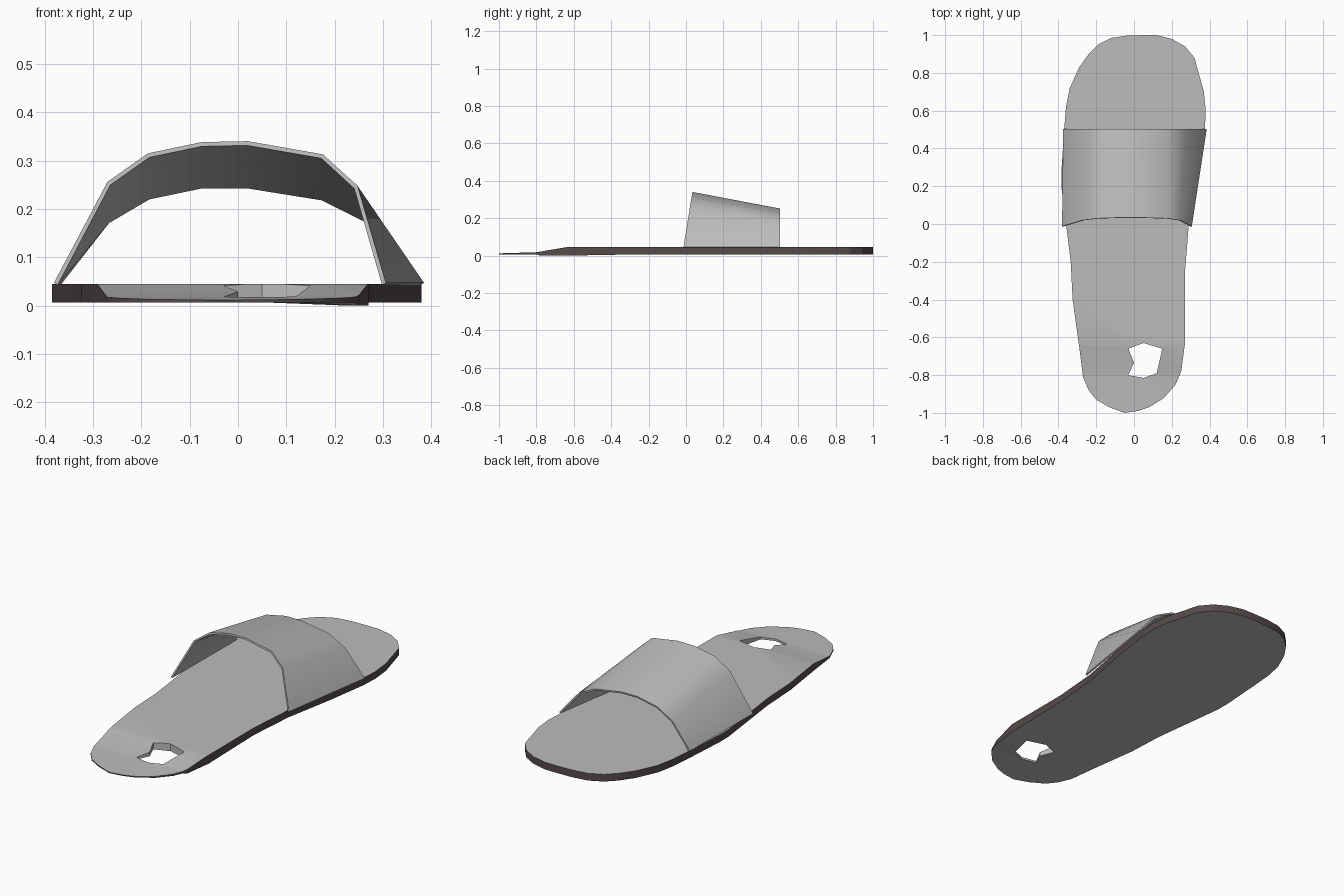
import bpy, bmesh
from mathutils import Vector

cube = bpy.data.objects.get("Cube")
if cube:
    bpy.data.objects.remove(cube)


def material(name, colour):
    m = bpy.data.materials.new(name)
    m.use_nodes = True
    m.diffuse_color = (*colour, 1)
    m.node_tree.nodes["Principled BSDF"].inputs["Base Color"].default_value = (*colour, 1)
    return m


GREY = material("light grey", (0.50, 0.50, 0.50))
BROWN = material("dark brown", (0.095, 0.07, 0.07))


def finish(bm, name, mats):
    bmesh.ops.recalc_face_normals(bm, faces=bm.faces)
    mesh = bpy.data.meshes.new(name)
    bm.to_mesh(mesh)
    bm.free()
    ob = bpy.data.objects.new(name, mesh)
    bpy.context.collection.objects.link(ob)
    for m in mats:
        mesh.materials.append(m)
    bpy.ops.object.select_all(action='DESELECT')
    ob.select_set(True)
    bpy.context.view_layer.objects.active = ob
    return ob


# Sole: foot outline with a heel hole, thinned towards the heel
OUTLINE = [(.04, 1), (.12, 1), (.2, .98), (.27, .94), (.32, .88), (.37, .7), (.38, .6),
           (.375, .5), (.34, .27), (.29, 0), (.28, -.13), (.27, -.25), (.27, -.63),
           (.25, -.78), (.22, -.85), (.16, -.92), (.08, -.97), (.02, -.99), (-.05, -1),
           (-.13, -.97), (-.2, -.93), (-.24, -.88), (-.27, -.81), (-.29, -.65),
           (-.325, -.4), (-.335, -.2), (-.36, 0), (-.385, .2), (-.385, .27), (-.37, .5),
           (-.36, .62), (-.34, .72), (-.29, .83), (-.24, .9), (-.19, .95), (-.12, .985),
           (-.04, .997)]
HOLE = [(-.03, -.66), (.05, -.63), (.15, -.66), (.12, -.79), (.05, -.815), (-.03, -.8),
        (0, -.735)]
RAMP_TOP, RAMP_END = -.64, -.8
BOTTOM = .007


def top_height(y):
    if y >= RAMP_TOP:
        return .045
    if y >= RAMP_END:
        return .018 + .027 * (y - RAMP_END) / (RAMP_TOP - RAMP_END)
    return .012 + .006 * (y + 1) / (RAMP_END + 1)


bm = bmesh.new()
for loop in (OUTLINE, HOLE):
    vs = [bm.verts.new((x, y, 0)) for x, y in loop]
    for a, b in zip(vs, vs[1:] + vs[:1]):
        bm.edges.new((a, b))
bmesh.ops.triangle_fill(bm, use_beauty=True, edges=bm.edges[:], normal=(0, 0, 1))
for y in (RAMP_TOP, RAMP_END):
    bmesh.ops.bisect_plane(bm, geom=bm.verts[:] + bm.edges[:] + bm.faces[:],
                           plane_co=(0, y, 0), plane_no=(0, 1, 0))
base = bm.faces[:]
base_verts = bm.verts[:]
ext = bmesh.ops.extrude_face_region(bm, geom=base, use_keep_orig=True)
for v in ext["geom"]:
    if isinstance(v, bmesh.types.BMVert):
        v.co.z = top_height(v.co.y)
for v in base_verts:
    # The underside dips slightly at one heel edge
    v.co.z = 0 if v.co.x > .2 and -.8 < v.co.y < -.6 else BOTTOM
bm.normal_update()
for f in bm.faces:
    c = f.calc_center_median()
    in_hole = abs(c.x - .06) < .1 and -.82 < c.y < -.62
    f.material_index = int(abs(f.normal.z) < .5 and not in_hole)
finish(bm, "sole", [GREY, BROWN])
bpy.ops.object.shade_smooth_by_angle(angle=.35)

# Strap: a skewed arch lofted between a front and a rear profile
FRONT = [(-.377, .045), (-.267, .253), (-.185, .311), (-.075, .334), (.02, .336),
         (.174, .309), (.244, .245), (.302, .045)]
REAR = [(-.371, .045), (-.27, .174), (-.185, .224), (-.075, .247), (.02, .247),
        (.175, .222), (.27, .174), (.381, .045)]
bm = bmesh.new()
front = [bm.verts.new((x, -.013 + .16 * (z - .045), z)) for x, z in FRONT]
rear = [bm.verts.new((x, .503, z)) for x, z in REAR]
for i in range(len(front) - 1):
    bm.faces.new((front[i], front[i + 1], rear[i + 1], rear[i]))
strap = finish(bm, "strap", [GREY])
solid = strap.modifiers.new("thickness", 'SOLIDIFY')
solid.thickness = .009
solid.offset = 0
bpy.ops.object.modifier_apply(modifier=solid.name)
bpy.ops.object.shade_smooth_by_angle(angle=.54)
